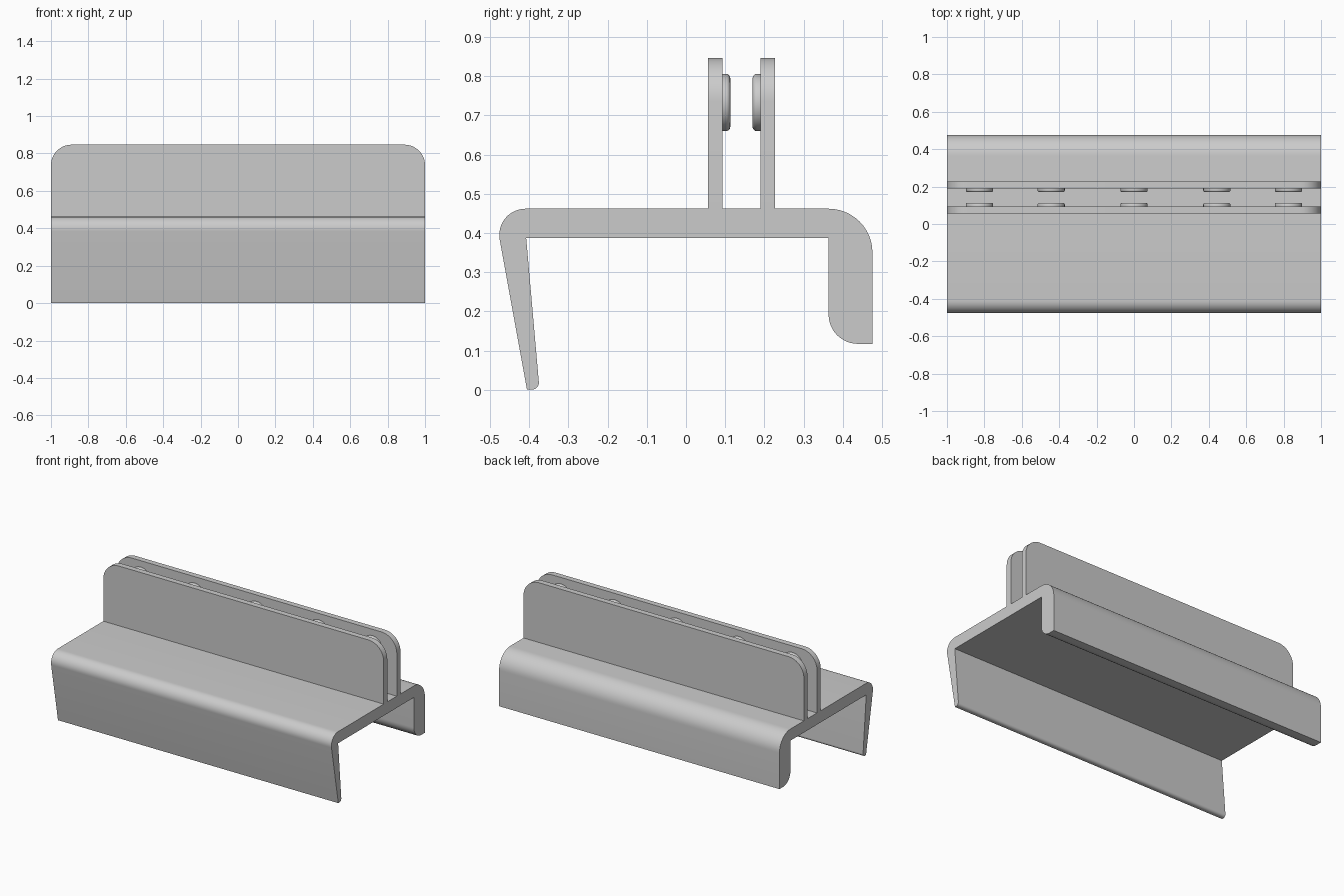
import bpy, bmesh, math
from mathutils import Vector, Matrix

if "Cube" in bpy.data.objects:
    bpy.data.objects.remove(bpy.data.objects["Cube"])

grey = bpy.data.materials.new("plain grey")
grey.use_nodes = True
colour = (0.6, 0.6, 0.6, 1)
grey.diffuse_color = colour
grey.node_tree.nodes["Principled BSDF"].inputs["Base Color"].default_value = colour


def rounded(corners, steps=12):
    """Turn (a, b, radius) corners into an outline with true arc fillets."""
    outline = []
    for i, (a, b, r) in enumerate(corners):
        p = Vector((a, b))
        if r == 0:
            outline.append(p)
            continue
        u = (Vector(corners[i - 1][:2]) - p).normalized()
        v = (Vector(corners[(i + 1) % len(corners)][:2]) - p).normalized()
        half = u.angle(v) / 2
        centre = p + (u + v).normalized() * r / math.sin(half)
        start = p + u * r / math.tan(half) - centre
        end = p + v * r / math.tan(half) - centre
        sweep = math.pi - 2 * half
        for k in range(steps + 1):
            t = k / steps * sweep
            outline.append(centre + (start * math.sin(sweep - t) + end * math.sin(t)) / math.sin(sweep))
    return outline


def finish(name, bm, smooth_angle=30):
    bmesh.ops.recalc_face_normals(bm, faces=bm.faces)
    mesh = bpy.data.meshes.new(name)
    bm.to_mesh(mesh)
    bm.free()
    mesh.materials.append(grey)
    obj = bpy.data.objects.new(name, mesh)
    bpy.context.collection.objects.link(obj)
    bpy.ops.object.select_all(action="DESELECT")
    obj.select_set(True)
    bpy.context.view_layer.objects.active = obj
    bpy.ops.object.shade_smooth_by_angle(angle=math.radians(smooth_angle))
    return obj


def extrude(name, points, direction):
    bm = bmesh.new()
    face = bm.faces.new([bm.verts.new(p) for p in points])
    result = bmesh.ops.extrude_face_region(bm, geom=[face], use_keep_orig=True)
    moved = [g for g in result["geom"] if isinstance(g, bmesh.types.BMVert)]
    bmesh.ops.translate(bm, verts=moved, vec=direction)
    return finish(name, bm)


# Bracket: slanted front leg, flat deck and thick rear hook in one profile (y, z, radius)
TOP, UNDER = 0.462, 0.387
bracket = rounded([
    (-0.49, TOP, 0.067), (-0.406, 0, 0), (-0.374, 0, 0.018),
    (-0.408, UNDER, 0), (0.364, UNDER, 0), (0.364, 0.117, 0.075),
    (0.476, 0.117, 0), (0.476, TOP, 0.112),
])
extrude("bracket", [(-1, p.x, p.y) for p in bracket], (2, 0, 0))

# Two upright plates with rounded top corners
THICK = 0.037
plate = rounded([(-1, TOP, 0), (1, TOP, 0), (1, 0.847, 0.11), (-1, 0.847, 0.11)])
for name, y in (("front_plate", 0.056), ("back_plate", 0.19)):
    extrude(name, [(p.x, y, p.y) for p in plate], (0, THICK, 0))


# Round pads on the inner faces of the plates
def pad(name, x, y, side):
    bm = bmesh.new()
    depth = 0.02
    bmesh.ops.create_cone(bm, cap_ends=True, segments=48, radius1=0.073, radius2=0.073, depth=depth)
    rim = [e for e in bm.edges if all(v.co.z > 0 for v in e.verts)]
    bmesh.ops.bevel(bm, geom=rim, offset=0.011, segments=5, profile=0.5, affect="EDGES")
    turn = Matrix.Rotation(-side * math.pi / 2, 4, "X")
    bm.transform(Matrix.Translation((x, y + side * depth / 2, 0.733)) @ turn)
    finish(name, bm)


for i, x in enumerate((-0.826, -0.443, 0, 0.443, 0.826), 1):
    pad(f"front_pad_{i}", x, 0.056 + THICK, 1)
    pad(f"back_pad_{i}", x, 0.19, -1)
